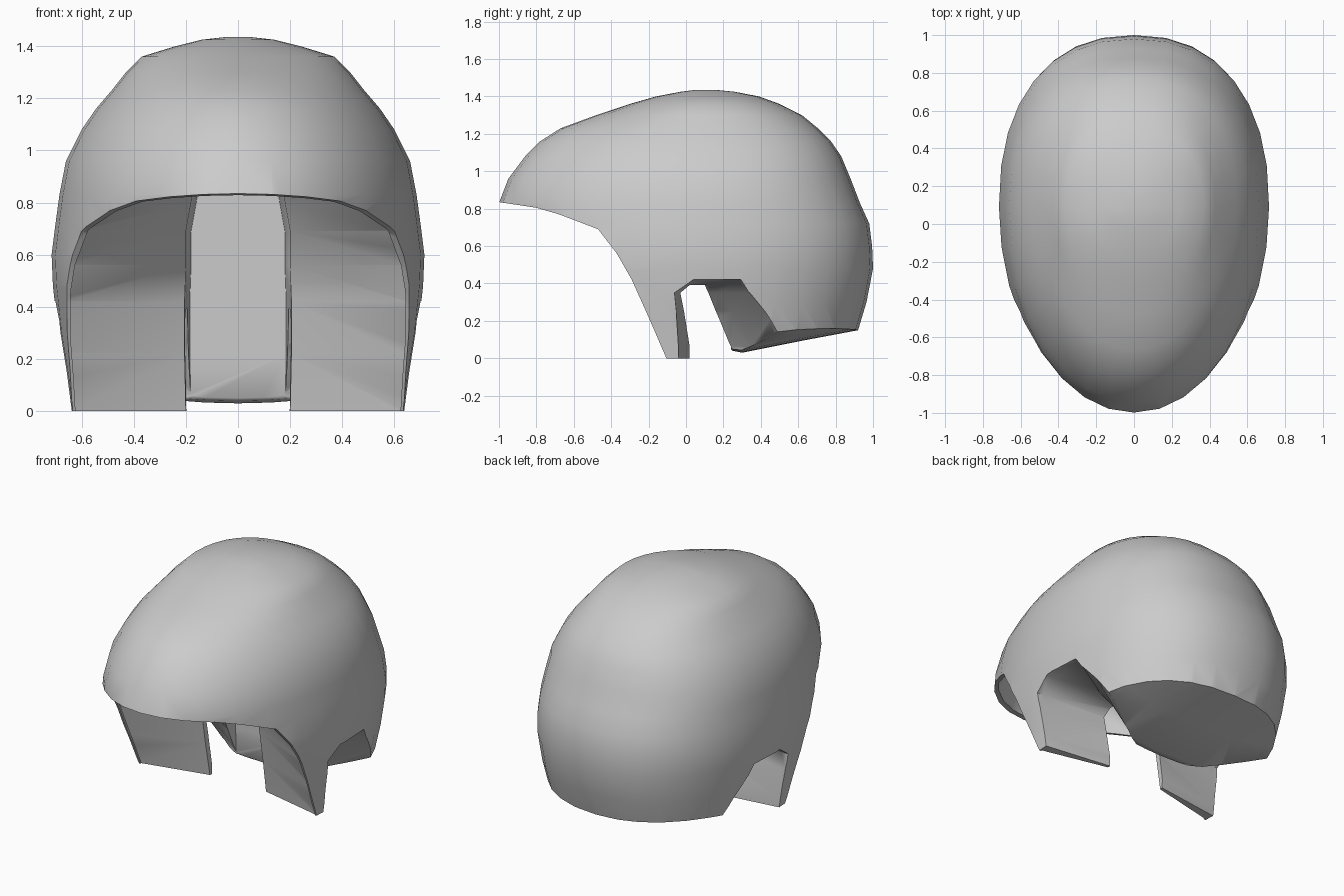
import bpy, bmesh, math

if "Cube" in bpy.data.objects:
    bpy.data.objects.remove(bpy.data.objects["Cube"])

grey = bpy.data.materials.new("soft_grey")
grey.use_nodes = True
COLOR = (0.6, 0.6, 0.6, 1)
grey.diffuse_color = COLOR
grey.node_tree.nodes["Principled BSDF"].inputs["Base Color"].default_value = COLOR


def loft(name, rings):
    """Closed solid skinned through rings of equal point count."""
    bm = bmesh.new()
    loops = [[bm.verts.new(p) for p in ring] for ring in rings]
    n = len(loops[0])
    for a, b in zip(loops, loops[1:]):
        for i in range(n):
            j = (i + 1) % n
            bm.faces.new((a[i], a[j], b[j], b[i]))
    bm.faces.new(loops[0][::-1])
    bm.faces.new(loops[-1])
    # Bent quads and caps become triangles so the cuts stay clean
    bmesh.ops.triangulate(bm, faces=bm.faces)
    bmesh.ops.recalc_face_normals(bm, faces=bm.faces)
    mesh = bpy.data.meshes.new(name)
    bm.to_mesh(mesh)
    bm.free()
    mesh.materials.append(grey)
    ob = bpy.data.objects.new(name, mesh)
    bpy.context.collection.objects.link(ob)
    return ob


def side_prism(name, profile, stations, rise=0):
    """Side outline (y, z) run across the width, lifted toward the sides."""
    return loft(name, [[(x, y, z + rise * x * x) for y, z in profile] for x in stations])


def boolean(target, cutter, operation="DIFFERENCE"):
    bpy.context.view_layer.objects.active = target
    mod = target.modifiers.new("cut", "BOOLEAN")
    mod.operation, mod.solver, mod.object = operation, "EXACT", cutter
    bpy.ops.object.modifier_apply(modifier=mod.name)
    bpy.data.objects.remove(cutter)


# Height, front y, back y, half width of the egg-shaped shell
LEVELS = [(0, -1, .87, .645), (.15, -1, .92, .665), (.3, -1, .965, .69),
          (.48, -1, 1, .71), (.6, -1, .995, .715), (.72, -1, .98, .70),
          (.83, -1, .93, .685), (.96, -.95, .88, .66), (1.08, -.86, .83, .6),
          (1.16, -.78, .775, .545), (1.23, -.67, .705, .485), (1.3, -.48, .62, .43),
          (1.36, -.3, .5, .37), (1.4, -.16, .39, .24), (1.425, -.03, .26, .14),
          (1.435, .05, .16, .05)]
MID = 0.09


def egg(level, scale=1, drop=0, n=32):
    z, front, back, width = level
    ring = []
    for i in range(n):
        a = math.tau * i / n
        c, s = math.cos(a), math.sin(a)
        if s > 0:
            k = 2 / 2.3
            x = math.copysign(abs(c) ** k, c) * width
            y = MID + (back - MID) * s ** k
        else:
            x, y = c * width, MID + (MID - front) * s
        ring.append((x * scale, MID + (y - MID) * scale, z - drop))
    return ring


shell = loft("helmet_shell", [egg(v) for v in LEVELS])

# Open front under the brim
boolean(shell, side_prism("front_cutter", [
    (-1.3, .835), (-1, .835), (-.8, .805), (-.68, .77), (-.47, .69), (-.37, .56),
    (-.29, .42), (-.2, .22), (-.105, 0), (-.1, -.3), (-1.3, -.3)], (-1, 1)))

# Face recess: cheek walls run from the rim inward, deeper slot in the middle
hollow = loft("hollow_cutter", [egg(v, .975, .04) for v in LEVELS[:12]])
# Height, rim x, rim y, inner x, inner y
WALLS = [(-.2, .64, -.06, .2, .04), (0, .64, -.1, .2, .0), (.22, .66, -.19, .205, -.04),
         (.42, .66, -.28, .205, -.075), (.56, .64, -.36, .2, -.1), (.69, .6, -.46, .2, -.14),
         (.8, .53, -.66, .18, -.19), (1.02, .45, -.8, .15, -.25)]
rings = []
for z, rx, ry, ix, iy in WALLS:
    half = [(1.2, -1.6), (1.2, ry - .12), (rx, ry), (ix, iy), (ix - .02, .24)]
    rings.append([(x, y, z) for x, y in half] + [(-x, y, z) for x, y in half[::-1]])
boolean(hollow, loft("recess_plan", rings), "INTERSECT")
boolean(shell, hollow)

# Ear notches that sweep back into the narrow neck piece
low = [(0, .02), (.2, .02), (.64, -.04), (.9, -.06), (.9, .8), (.6, .56), (.35, .35), (.16, .23), (0, .23)]
mid = [(0, -.01), (.2, -.01), (.64, -.05), (.9, -.06), (.9, .62), (.64, .42), (.38, .25), (.19, .16), (0, .16)]
high = [(0, -.03), (.2, -.03), (.64, -.06), (.9, -.07), (.9, .5), (.66, .33), (.4, .17), (.2, .12), (0, .12)]
top = [(0, .02), (.2, .02), (.64, .04), (.9, .05), (.9, .38), (.66, .28), (.4, .13), (.2, .1), (0, .1)]
for side in (-1, 1):
    boolean(shell, loft("notch_cutter", [
        [(side * x, y, z + slope * x) for x, y in plan]
        for plan, z, slope in ((low, -.1, 0), (low, .06, 0), (mid, .25, 0), (high, .35, 0), (top, .38, .06))]))

# Rounded underside of the neck, lowest along the middle
boolean(shell, side_prism("neck_cutter", [
    (.1, -.5), (.1, .24), (.15, .24), (.2, .09), (.25, .04), (.3, .03), (.6, .09), (.92, .15),
    (1.3, .22), (1.3, -.5)], [i / 8 for i in range(-8, 9)], .2))

# Smooth surface with crisp rims
bpy.ops.object.select_all(action="DESELECT")
shell.select_set(True)
bpy.context.view_layer.objects.active = shell
bpy.ops.object.shade_smooth_by_angle(angle=math.radians(60))
